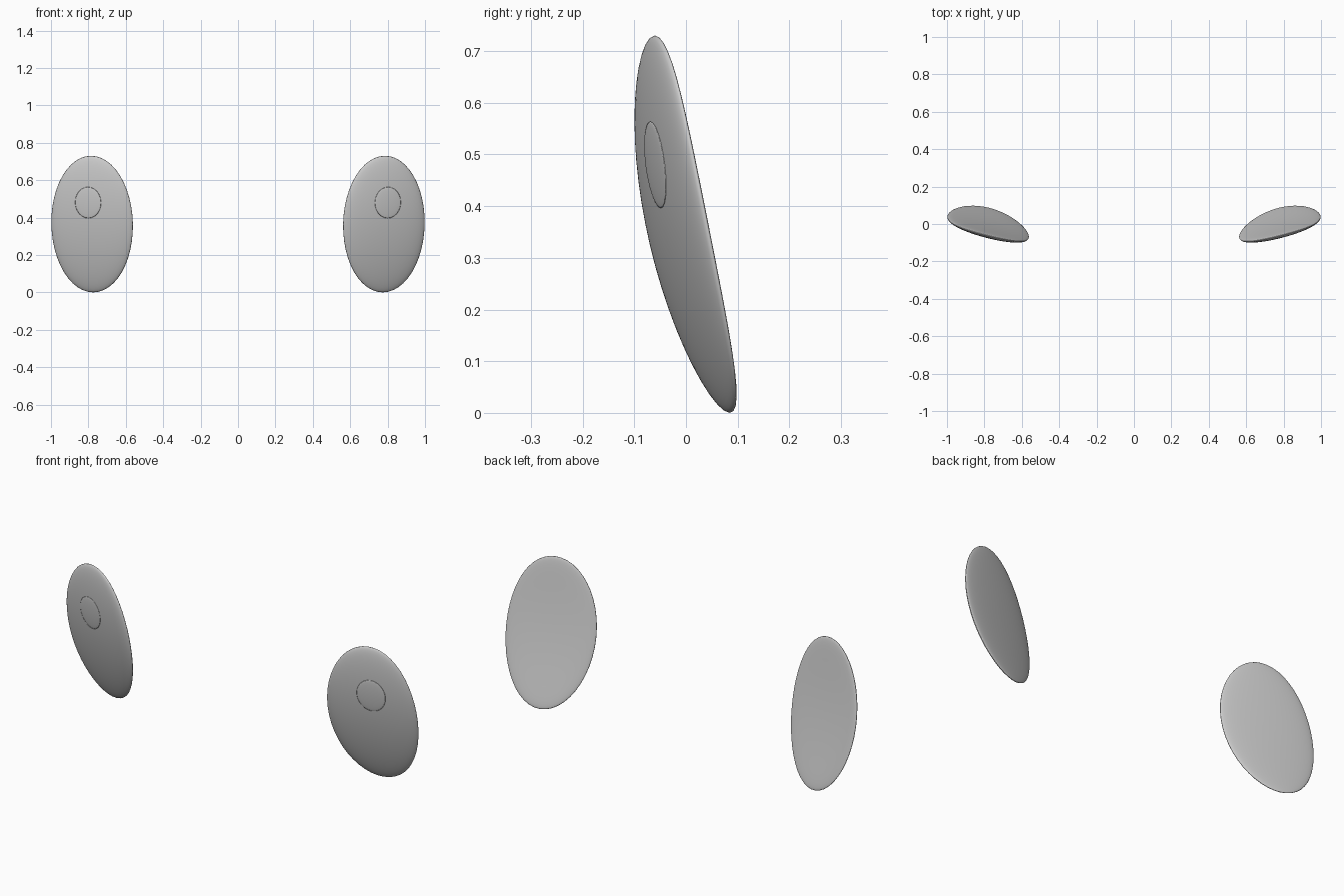
import bpy
import bmesh
import math
from mathutils import Matrix

old = bpy.data.objects.get("Cube")
if old:
    bpy.data.objects.remove(old, do_unlink=True)

grey = bpy.data.materials.new("soft grey")
grey.use_nodes = True
grey.diffuse_color = (0.6, 0.6, 0.6, 1)
grey.node_tree.nodes["Principled BSDF"].inputs["Base Color"].default_value = (0.6, 0.6, 0.6, 1)

FRONT, BACK = 0.032, 0.02    # bulge depths of the lens


def mid_depth(u, v):
    """Tilted, gently bent sheet that the lens rim follows."""
    return -0.015 + 0.055 * u - 0.0725 * v + 0.0275 * v * v


def lens_point(u, d, v):
    """Map a unit sphere point to the oval lens."""
    y = mid_depth(u, v) + d * (FRONT if d < 0 else BACK)
    return 0.78 + 0.218 * u + 0.006 * v, y, 0.365 + 0.365 * v


def glint_point(u, d, v):
    """Map a unit sphere point to a thin oval plate on the lens front."""
    a, b = 0.09 + 0.32 * u, 0.315 + 0.23 * v
    x, y, z = lens_point(a, -math.sqrt(1 - a * a - b * b), b)
    return x, y + 0.003 * d - 0.001, z


def build(name, mapping, side, segments, rings):
    bm = bmesh.new()
    bmesh.ops.create_uvsphere(bm, u_segments=segments, v_segments=rings, radius=1,
                              matrix=Matrix.Rotation(math.pi / 2, 4, 'X'))
    for vert in bm.verts:
        x, y, z = mapping(*vert.co)
        vert.co = (side * x, y, z)
    bmesh.ops.recalc_face_normals(bm, faces=bm.faces)
    for face in bm.faces:
        face.smooth = True
    mesh = bpy.data.meshes.new(name)
    bm.to_mesh(mesh)
    bm.free()
    mesh.materials.append(grey)
    bpy.context.collection.objects.link(bpy.data.objects.new(name, mesh))


# Pair of oval eyes, each with a small highlight plate
for label, side in (("left", 1), ("right", -1)):
    build(label + "_eye", lens_point, side, 48, 32)
    build(label + "_eye_highlight", glint_point, side, 24, 12)
